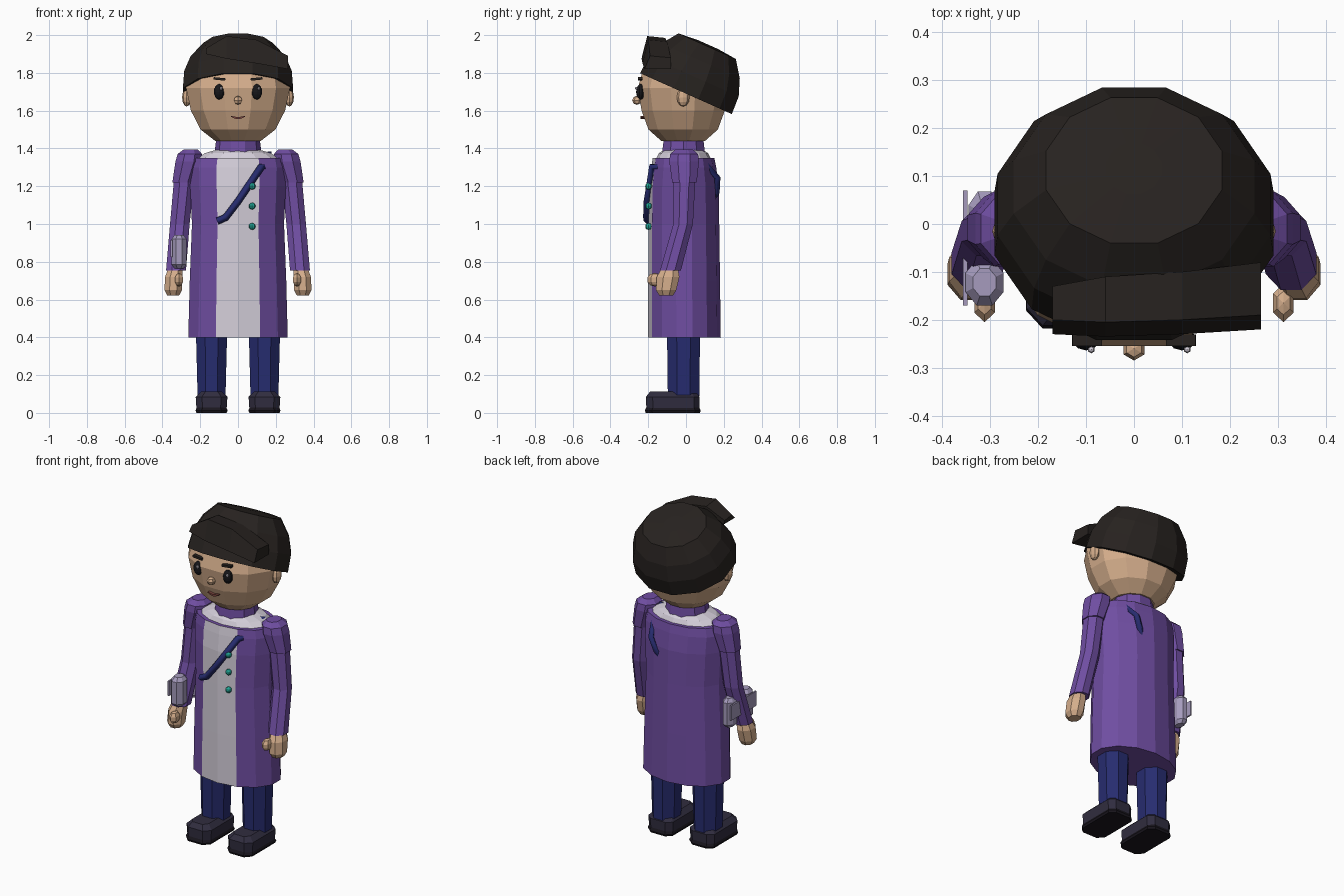
import bpy, bmesh, math
from mathutils import Matrix, Vector

if "Cube" in bpy.data.objects:
    bpy.data.objects.remove(bpy.data.objects["Cube"])

COLORS = dict(
    purple=(.16, .075, .36), skin=(.66, .42, .26), hair=(.02, .016, .014),
    navy=(.02, .025, .16), white=(.66, .62, .70), lavender=(.38, .33, .51),
    teal=(.015, .36, .29), shoe=(.03, .026, .05), sole=(.01, .008, .013),
    black=(.008, .008, .01), mouth=(.2, .06, .05))
MATS = {}
for key, c in COLORS.items():
    MATS[key] = bpy.data.materials.new(key)
    MATS[key].diffuse_color = (*c, 1)


def finish(name, bm, *mats):
    bmesh.ops.recalc_face_normals(bm, faces=bm.faces)
    me = bpy.data.meshes.new(name)
    bm.to_mesh(me)
    bm.free()
    for m in mats:
        me.materials.append(MATS[m])
    ob = bpy.data.objects.new(name, me)
    bpy.context.collection.objects.link(ob)
    return ob


def skin_rings(bm, rings):
    """Bridge lists of points into a closed skin; returns side faces in order."""
    vs = [[bm.verts.new(p) for p in r] for r in rings]
    n = len(vs[0])
    sides = []
    for a, b in zip(vs, vs[1:]):
        for i in range(n):
            j = (i + 1) % n
            sides.append((i, bm.faces.new((a[i], a[j], b[j], b[i]))))
    bm.faces.new(vs[0])
    bm.faces.new(vs[-1])
    return sides


def loft(name, rings, n, mat, half=True, matrix=None, front=None):
    """rings: (z, rx, ry, cx, cy); vertex or flat side faces the front."""
    pts = []
    for z, rx, ry, cx, cy in rings:
        ring = []
        for i in range(n):
            a = 2 * math.pi * (i + (.5 if half else 0)) / n
            p = Vector((cx + rx * math.sin(a), cy - ry * math.cos(a), z))
            ring.append(matrix @ p if matrix else p)
        pts.append(ring)
    bm = bmesh.new()
    sides = skin_rings(bm, pts)
    if front:
        for i, f in sides:
            if i in (0, n - 1):
                f.material_index = 1
    return finish(name, bm, mat, *([front] if front else []))


def ball(name, loc, size, mat, u=8, v=6):
    bm = bmesh.new()
    bmesh.ops.create_uvsphere(bm, u_segments=u, v_segments=v, radius=1,
                              matrix=Matrix.LocRotScale(Vector(loc), None, Vector(size)))
    return finish(name, bm, mat)


def box(name, loc, size, mat, roll=0):
    bm = bmesh.new()
    m = Matrix.Translation(loc) @ Matrix.Rotation(roll, 4, 'Y') @ Matrix.Diagonal((*size, 1))
    bmesh.ops.create_cube(bm, size=1, matrix=m)
    return finish(name, bm, mat)


# Coat with pale front panel, shoulder yoke and collar
loft("coat", [(.40, .27, .192, 0, -.008), (.70, .262, .19, 0, -.01),
              (1.0, .25, .187, 0, -.011), (1.2, .26, .184, 0, -.011),
              (1.30, .263, .172, 0, -.012), (1.35, .25, .163, 0, -.013)],
     14, "purple", half=False, front="white")
loft("shoulder_yoke", [(1.345, .225, .145, 0, -.013), (1.375, .18, .13, 0, -.013),
                       (1.395, .11, .10, 0, -.013)], 14, "white", half=False)
loft("collar", [(1.37, .125, .12, 0, -.013), (1.45, .115, .11, 0, -.013)], 10, "purple")

# Head and face
loft("head", [(1.44, .125, .12, 0, -.015), (1.50, .205, .19, 0, -.015),
              (1.60, .258, .228, 0, -.015), (1.72, .285, .248, 0, -.015),
              (1.80, .268, .225, 0, -.015), (1.88, .19, .15, 0, 0),
              (1.93, .08, .06, 0, .02)], 12, "skin")
ball("nose", (0, -.26, 1.655), (.025, .025, .024), "skin", 6, 4)
bm = bmesh.new()
xs = [-.036, -.018, 0, .018, .036]
skin_rings(bm, [[(x, y, z) for y, z in ((-.22, lo), (-.242, lo), (-.242, hi), (-.22, hi))]
                for x, lo, hi in zip(xs, (1.567, 1.558, 1.555, 1.558, 1.567),
                                     (1.572, 1.569, 1.565, 1.569, 1.572))])
finish("mouth", bm, "mouth")
for s, side in ((-1, "right"), (1, "left")):
    ball(side + "_ear", (s * .272, -.015, 1.67), (.024, .034, .048), "skin")
    ball(side + "_eye", (s * .10, -.24, 1.70), (.029, .024, .041), "black", 10, 8)
    ball(side + "_eye_glint", (s * .10 + .011, -.262, 1.718), (.008, .008, .009), "white", 6, 4)
    box(side + "_eyebrow", (s * .098, -.243, 1.768), (.062, .024, .013), "hair", -s * .1)

# Hair cap, tilted toward the back
tilt = Matrix.Translation((0, 0, 1.69)) @ Matrix.Rotation(math.radians(-24), 4, 'X')
loft("hair_cap", [(0, .302, .275, 0, 0), (.10, .295, .27, 0, 0), (.19, .26, .235, 0, 0),
                  (.275, .19, .172, 0, 0), (.285, .06, .06, 0, 0)], 12, "hair", matrix=tilt)

# Swept fringe
bm = bmesh.new()
skin_rings(bm, [[(x, yf, lo), (x, yf + .03, hi), (x, yb, hi - .01), (x, yb, lo)]
                for x, yf, yb, lo, hi in ((-.17, -.23, -.13, 1.90, 1.93),
                                          (-.06, -.235, -.11, 1.875, 1.995),
                                          (.10, -.23, -.10, 1.85, 1.975),
                                          (.265, -.22, -.08, 1.82, 1.89))])
finish("fringe", bm, "hair")

# Arms, hands, legs and shoes
for s, side in ((-1, "right"), (1, "left")):
    loft(side + "_sleeve", [(1.22, .062, .07, s * .29, -.008), (1.33, .075, .085, s * .262, -.01),
                            (1.37, .07, .08, s * .255, -.01), (1.395, .04, .05, s * .25, -.01)],
         8, "purple")
    loft(side + "_arm", [(.755, .057, .06, s * .328, -.082), (1.0, .056, .056, s * .308, -.015),
                         (1.33, .06, .065, s * .275, -.005)], 8, "purple")
    loft(side + "_hand", [(.622, .034, .04, s * .343, -.105), (.65, .05, .058, s * .343, -.105),
                          (.72, .05, .065, s * .34, -.095), (.77, .04, .045, s * .33, -.085)],
         8, "skin")
    ball(side + "_thumb", (s * .312, -.165, .705), (.026, .042, .036), "skin", 6, 5)
    loft(side + "_leg", [(.09, .08, .09, s * .14, -.013), (.45, .09, .095, s * .14, -.013)],
         8, "navy")
    # long rounded shoe on a wider sole
    for part, mat, layers in (
            ("shoe", "shoe", ((.025, .08, .14), (.085, .084, .142), (.113, .055, .12))),
            ("sole", "sole", ((0, .08, .143), (.012, .085, .148), (.03, .078, .14)))):
        bm = bmesh.new()
        skin_rings(bm, [[(s * .14 + w * a, -.07 + d * b, z) for a, b in
                         ((-.6, -1), (.6, -1), (1, -.75), (1, .8), (.6, 1), (-.6, 1), (-1, .8), (-1, -.75))]
                        for z, w, d in layers])
        finish(side + "_" + part, bm, mat)

# Forearm guard: two capped pods and a side plate
for name, y, rx, ry in (("guard_front_pod", -.122, .043, .052), ("guard_back_pod", .02, .036, .052)):
    loft(name, [(.765, rx * .6, ry * .6, -.312, y), (.785, rx, ry, -.312, y),
                (.92, rx, ry, -.312, y), (.942, rx * .6, ry * .6, -.312, y)], 8, "lavender")
box("guard_plate", (-.352, -.05, .87), (.009, .24, .09), "lavender")

# Buttons
for i, z in enumerate((1.20, 1.095, .987)):
    ball("button_%d" % i, (.075, -.198, z), (.018, .018, .018), "teal", 8, 6)

# Diagonal strap over the shoulder
cu = bpy.data.curves.new("strap", 'CURVE')
cu.dimensions = '3D'
cu.bevel_depth = .019
cu.bevel_resolution = 0
cu.use_fill_caps = True
sp = cu.splines.new('POLY')
path = [(-.11, -.205, 1.015), (-.065, -.208, 1.035), (.0, -.205, 1.12), (.125, -.18, 1.305),
        (.14, -.10, 1.30), (.165, .0, 1.37), (.15, .09, 1.33), (.12, .165, 1.245),
        (.09, .16, 1.17), (.05, .12, 1.10)]
sp.points.add(len(path) - 1)
for p, co in zip(sp.points, path):
    p.co = (*co, 1)
strap = bpy.data.objects.new("strap", cu)
cu.materials.append(MATS["navy"])
bpy.context.collection.objects.link(strap)

for m in bpy.data.materials:
    if m.users and not m.is_grease_pencil:
        m.use_nodes = True
        m.node_tree.nodes["Principled BSDF"].inputs["Base Color"].default_value = m.diffuse_color
